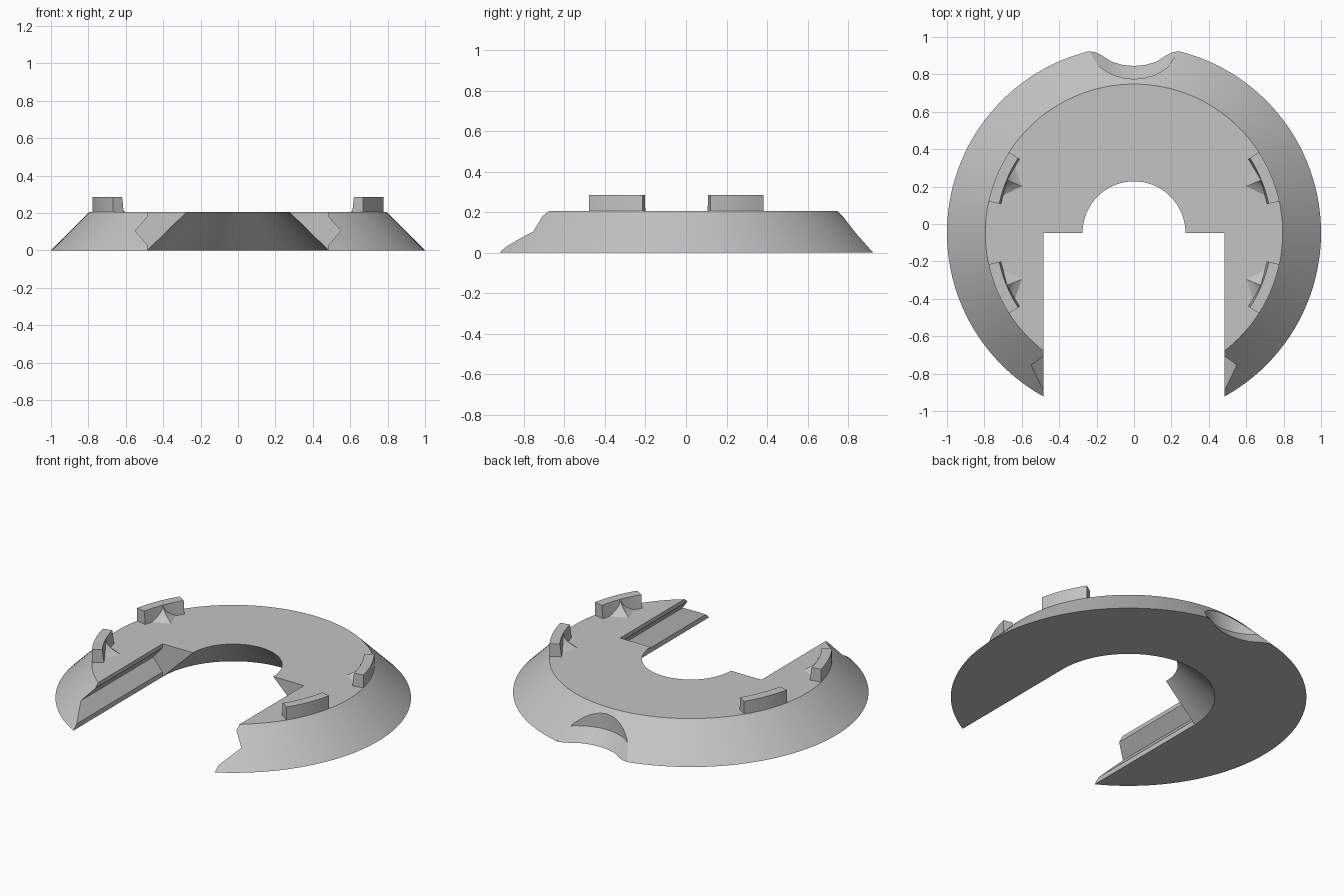
import bpy, bmesh, math
from math import sin, cos, radians, sqrt

if "Cube" in bpy.data.objects:
    bpy.data.objects.remove(bpy.data.objects["Cube"], do_unlink=True)

CY = -0.047          # centre of the ring
H = 0.205            # height of the ring
TAB_TOP = 0.285

grey = bpy.data.materials.new("plain grey")
grey.use_nodes = True
colour = (0.55, 0.55, 0.55, 1)
grey.diffuse_color = colour
grey.node_tree.nodes["Principled BSDF"].inputs["Base Color"].default_value = colour


def loft(name, rings):
    """Closed solid through rings that share one point count."""
    bm = bmesh.new()
    loops = [[bm.verts.new(p) for p in ring] for ring in rings]
    n = len(loops[0])
    for a, b in zip(loops, loops[1:]):
        for i in range(n):
            j = (i + 1) % n
            bm.faces.new((a[i], a[j], b[j], b[i]))
    bm.faces.new(loops[0])
    bm.faces.new(loops[-1])
    bmesh.ops.recalc_face_normals(bm, faces=bm.faces)
    mesh = bpy.data.meshes.new(name)
    bm.to_mesh(mesh)
    bm.free()
    mesh.materials.append(grey)
    ob = bpy.data.objects.new(name, mesh)
    bpy.context.collection.objects.link(ob)
    return ob


def circle(r, z, n=128):
    return [(r * cos(math.tau * i / n), CY + r * sin(math.tau * i / n), z)
            for i in range(n)]


def polar(r, a, z):
    return (r * cos(a), CY + r * sin(a), z)


def smooth(ob, angle=25):
    bpy.ops.object.select_all(action='DESELECT')
    ob.select_set(True)
    bpy.context.view_layer.objects.active = ob
    bpy.ops.object.shade_smooth_by_angle(angle=radians(angle))


def cut(ob, cutter):
    cutter.hide_render = True
    mod = ob.modifiers.new("cut", 'BOOLEAN')
    mod.operation, mod.solver, mod.object = 'DIFFERENCE', 'EXACT', cutter
    bpy.context.view_layer.objects.active = ob
    bpy.ops.object.modifier_apply(modifier=mod.name)
    bpy.data.objects.remove(cutter, do_unlink=True)


# Tapered ring body
body = loft("tapered_ring", [circle(1, 0), circle(0.795, H)])

# Conical centre hole, widening downwards
slope = (0.485 - 0.275) / H
cut(body, loft("hole_cutter", [circle(0.275 + slope * (H - z), z) for z in (-0.1, 0.3)]))

# Front slot with a V groove along each side
half = [(0.485, -0.1), (0.485, 0.03), (0.55, 0.105), (0.485, 0.18), (0.485, 0.3)]
profile = half + [(-x, z) for x, z in reversed(half)]
cut(body, loft("slot_cutter", [[(x, y, z) for x, z in profile] for y in (-1.3, CY)]))

# Scooped notch at the back: upright wall above a flared floor
upper = [(x, 1.065 - sqrt(0.084 - x * x)) for x in (0, 0.05, 0.1, 0.14, 0.175, 0.2)]
lower = [(0, 0.845), (0.06, 0.85), (0.12, 0.868), (0.17, 0.9), (0.205, 0.918), (0.24, 0.923)]


def notch_ring(pts, z):
    pts = pts + [(pts[-1][0], 1.2)]
    return [(x, y, z) for x, y in pts] + [(-x, y, z) for x, y in reversed(pts[1:])]


cut(body, loft("notch_cutter", [notch_ring(lower, -0.1), notch_ring(lower, 0),
                                notch_ring(upper, 0.08), notch_ring(upper, 0.3)]))
smooth(body)

# Four curved tabs on the rim, each braced by a flared gusset
for side, mid in (("back_left", 22.5), ("back_right", 157.5),
                  ("front_right", 202.5), ("front_left", 337.5)):
    angles = [radians(mid - 10.3 + 20.6 * i / 10) for i in range(11)]
    tab = loft("tab_" + side, [
        [polar(0.795, a, z) for a in angles]
        + [polar(r, a, z) for a in reversed(angles)]
        for r, z in ((0.727, H - 0.002), (0.737, TAB_TOP))])
    smooth(tab)

    m = radians(mid)
    rings = []
    for i in range(7):
        t = i / 6
        s = 0.06 + 0.94 * (1 - t) ** 2
        w = radians(7.6) * s
        z = H - 0.002 + (TAB_TOP - H) * t
        rings.append([polar(0.74, m - w, z), polar(0.737 - 0.092 * s, m, z),
                      polar(0.74, m + w, z)])
    smooth(loft("gusset_" + side, rings))
